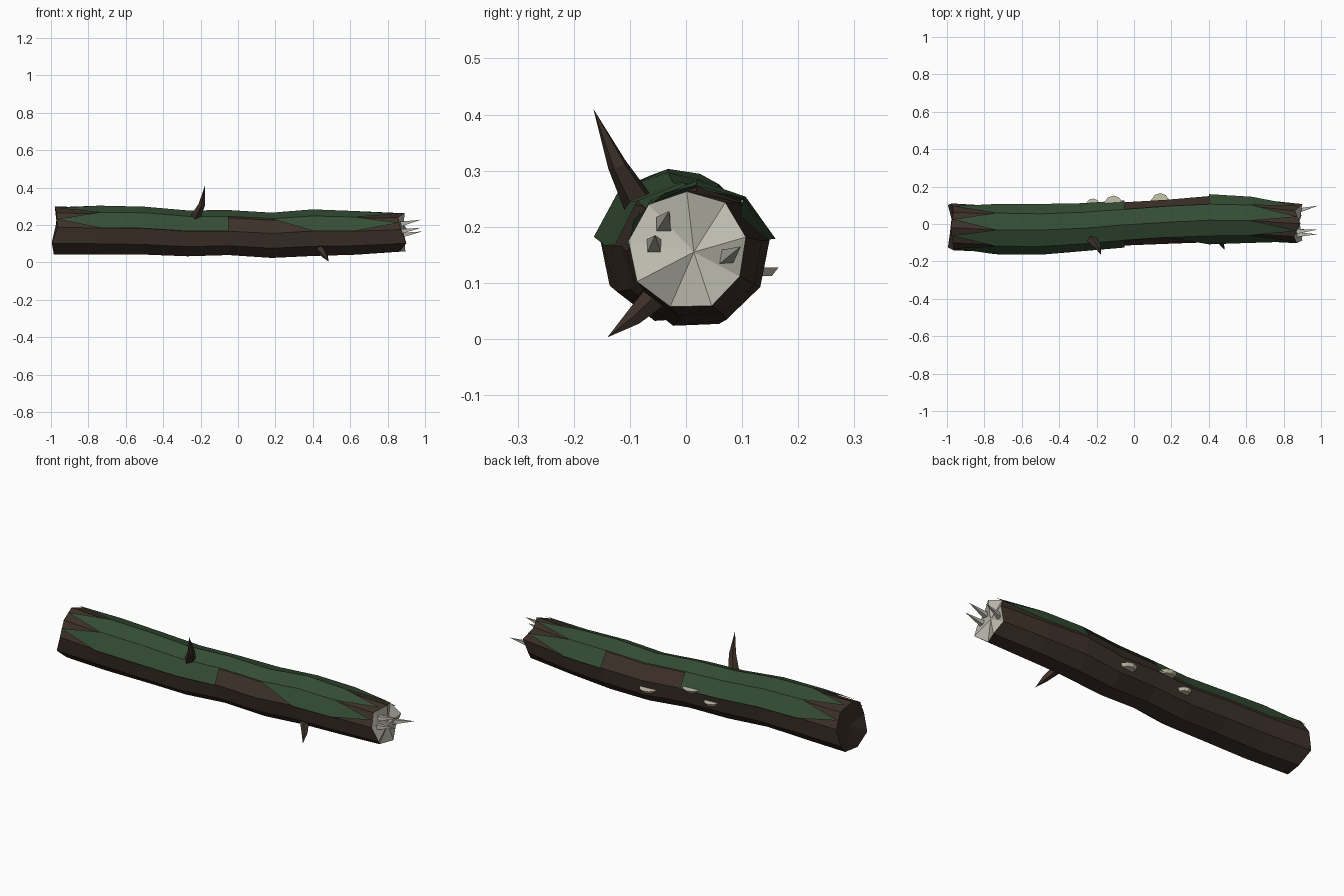
import bpy, bmesh, math, random
from mathutils import Vector

if "Cube" in bpy.data.objects:
    bpy.data.objects.remove(bpy.data.objects["Cube"])

random.seed(4)


def material(name, rgb):
    m = bpy.data.materials.new(name)
    m.diffuse_color = (*rgb, 1)
    m.use_nodes = True
    m.node_tree.nodes["Principled BSDF"].inputs["Base Color"].default_value = m.diffuse_color
    return m


BARK = material("bark", (0.046, 0.03, 0.022))
MOSS = material("moss", (0.035, 0.075, 0.035))
WOOD = material("pale_wood", (0.5, 0.49, 0.42))
FUNGUS = material("fungus", (0.58, 0.55, 0.42))


def make(name, bm, *mats, closed=True):
    if closed:
        bmesh.ops.recalc_face_normals(bm, faces=bm.faces)
    me = bpy.data.meshes.new(name)
    bm.to_mesh(me)
    bm.free()
    for m in mats:
        me.materials.append(m)
    ob = bpy.data.objects.new(name, me)
    bpy.context.collection.objects.link(ob)
    return ob


# Log rings: x, centre y, centre z, radius
N = 9
RINGS = [(-0.975, -0.015, 0.170, 0.130), (-0.74, -0.027, 0.166, 0.128),
         (-0.50, -0.028, 0.163, 0.125), (-0.27, -0.018, 0.149, 0.120),
         (-0.05, 0.000, 0.150, 0.116), (0.18, 0.014, 0.138, 0.120),
         (0.40, 0.025, 0.150, 0.123), (0.63, 0.022, 0.151, 0.115),
         (0.875, 0.005, 0.160, 0.106)]
LAST = len(RINGS) - 1
# Ragged x offsets round each end (corner k sits at 12 + 40k degrees)
JAG_L = [0.0, 0.01, -0.005, 0.005, 0.01, -0.02, -0.01, 0.0, -0.02]
JAG_R = [0.025, -0.015, 0.015, -0.02, -0.005, 0.025, -0.01, 0.02, 0.0]
WOBBLE = [[random.uniform(0.97, 1.03) for _ in range(N)] for _ in RINGS]


def corner(i, k, lift=0.0):
    x, cy, cz, r = RINGS[i]
    k %= N
    r = r * WOBBLE[i][k] + lift
    a = math.radians(12 + 40 * k)
    x += JAG_L[k] if i == 0 else JAG_R[k] if i == LAST else 0
    return Vector((x, cy + r * math.cos(a), cz + r * math.sin(a)))


# Log with bark sides, bark left end and pale broken right end
bm = bmesh.new()
rows = [[bm.verts.new(corner(i, k)) for k in range(N)] for i in range(LAST + 1)]
for a, b in zip(rows, rows[1:]):
    for k in range(N):
        bm.faces.new((a[k], a[(k + 1) % N], b[(k + 1) % N], b[k]))
for row, centre, mat in ((rows[0], (-0.965, -0.015, 0.17), 0), (rows[-1], (0.885, 0.014, 0.155), 1)):
    c = bm.verts.new(centre)
    for k in range(N):
        bm.faces.new((row[k], row[(k + 1) % N], c)).material_index = mat
make("log", bm, BARK, WOOD)

# Moss sheets lying on the upper bark faces: side -> ring segments covered
LIFT = 0.011
COVER = {0: (0, 1, 2, 3, 6, 7), 1: range(8), 2: range(8), 3: (0, 1, 2, 3, 5, 6, 7)}
bm = bmesh.new()
for k, segments in COVER.items():
    for i in segments:
        a, b = corner(i, k, LIFT), corner(i, k + 1, LIFT)
        c, d = corner(i + 1, k + 1, LIFT), corner(i + 1, k, LIFT)
        if i == 0:                      # tapered left tip
            pts = ((a + b) / 2, c, d)
        elif i == LAST - 1:             # tapered right tip
            pts = (a, b, (c + d) / 2)
        elif k == 3 and i == 5:         # patch growing back in on the front
            pts = (a, c, d)
        else:
            pts = (a, b, c, d)
        f = bm.faces.new([bm.verts.new(p) for p in pts])
        f.normal_update()
        mid = f.calc_center_median()
        if f.normal.dot(mid - Vector((mid.x, 0, 0.15))) < 0:
            f.normal_flip()
bmesh.ops.remove_doubles(bm, verts=bm.verts, dist=0.0005)
make("moss", bm, MOSS, closed=False)


def spike(name, path, radii, sides, mat):
    """Tapered faceted spike through path, closing to a point at the last one."""
    bm = bmesh.new()
    pts = [Vector(p) for p in path]
    prev = None
    axis = (pts[-1] - pts[0]).normalized()
    u = axis.orthogonal().normalized()
    v = axis.cross(u)
    for p, r in zip(pts, radii):
        ring = [bm.verts.new(p + r * (u * math.cos(t) + v * math.sin(t)))
                for t in (2 * math.pi * k / sides for k in range(sides))]
        if prev:
            for k in range(sides):
                bm.faces.new((prev[k], prev[(k + 1) % sides], ring[(k + 1) % sides], ring[k]))
        else:
            bm.faces.new(ring)
        prev = ring
    tip = bm.verts.new(pts[-1])
    for k in range(sides):
        bm.faces.new((prev[k], prev[(k + 1) % sides], tip))
    return make(name, bm, mat)


# Broken branch stubs
spike("upper_branch", [(-0.23, -0.08, 0.235), (-0.193, -0.122, 0.31), (-0.177, -0.165, 0.41)],
      (0.03, 0.018), 5, BARK)
spike("lower_branch", [(0.43, -0.045, 0.085), (0.465, -0.095, 0.037), (0.485, -0.14, 0.003)],
      (0.026, 0.016), 5, BARK)

# Splinters on the broken end
for n, (base, tip) in enumerate([((0.87, -0.04, 0.205), (0.98, -0.03, 0.228)),
                                 ((0.87, -0.057, 0.165), (0.98, -0.055, 0.185)),
                                 ((0.87, 0.07, 0.145), (0.985, 0.098, 0.165))]):
    spike(f"splinter_{n + 1}", [base, tip], (0.018,), 4, WOOD)

# Shelf mushrooms on the back
for n, (x, y, z, r) in enumerate([(-0.22, 0.098, 0.135, 0.038),
                                  (-0.11, 0.102, 0.183, 0.05),
                                  (0.14, 0.117, 0.12, 0.048)]):
    bpy.ops.mesh.primitive_cone_add(vertices=10, radius1=r * 0.75, radius2=r, depth=0.015,
                                    location=(x, y, z))
    ob = bpy.context.object
    ob.name = f"shelf_mushroom_{n + 1}"
    ob.data.materials.append(FUNGUS)
